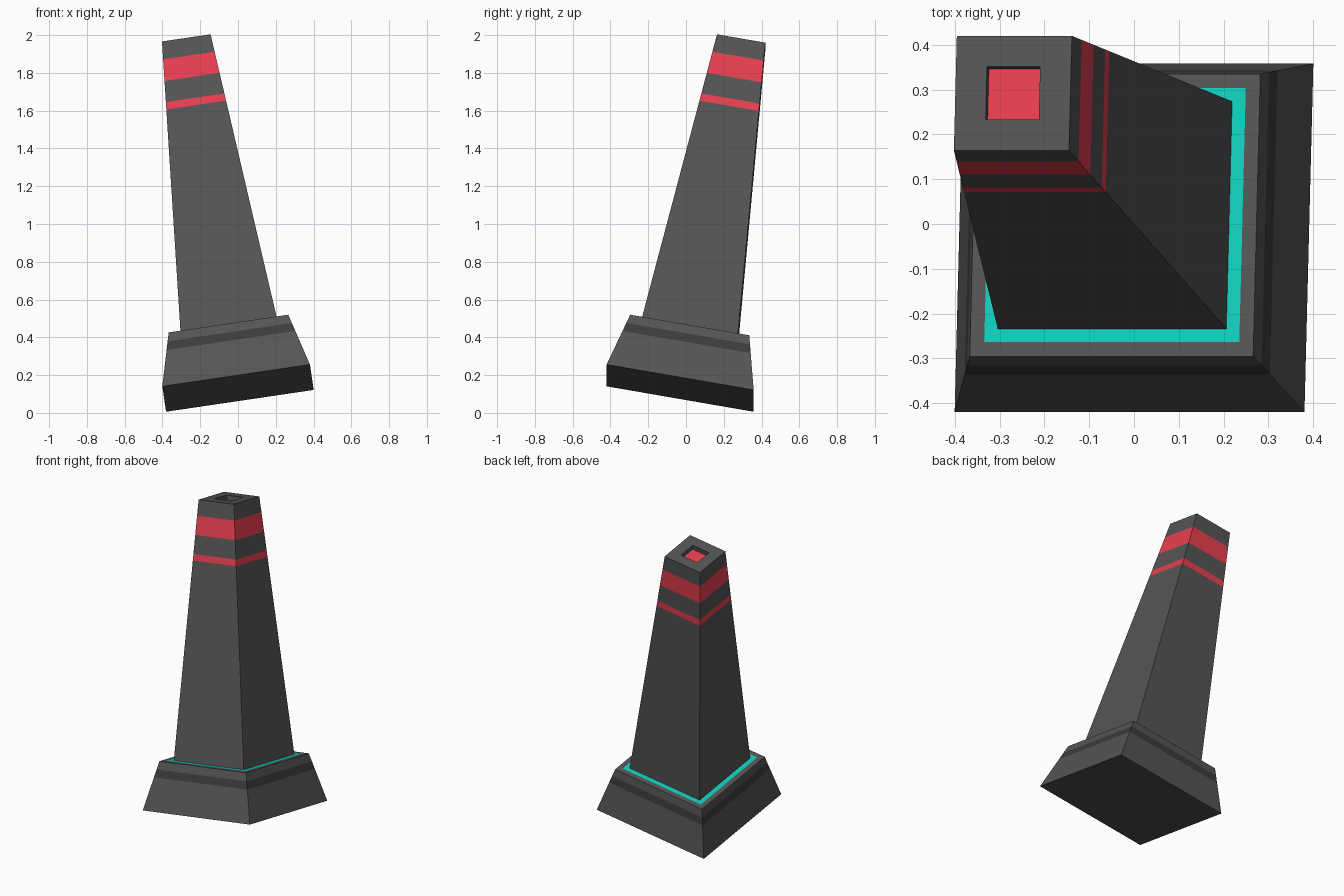
import bpy, bmesh
from math import radians
from mathutils import Matrix, Vector

if "Cube" in bpy.data.objects:
    bpy.data.objects.remove(bpy.data.objects["Cube"])

# The whole tower leans back and to the left
LEAN = (Matrix.Translation((0, -0.031, 0.131))
        @ Matrix.Rotation(radians(-8.4), 4, 'Y')
        @ Matrix.Rotation(radians(-9.9), 4, 'X'))


def material(name, color):
    m = bpy.data.materials.new(name)
    m.diffuse_color = (*color, 1)
    m.use_nodes = True
    m.node_tree.nodes["Principled BSDF"].inputs["Base Color"].default_value = m.diffuse_color
    return m


MATS = [material("dark_grey", (0.09, 0.09, 0.09)),
        material("darker_grey", (0.045, 0.045, 0.045)),
        material("red", (0.81, 0.05, 0.08)),
        material("teal", (0.005, 0.61, 0.50))]
GREY, DARK, RED, TEAL = range(4)


def square_loft(name, start, steps, bottom=None, top=None):
    """Join square rings (height, half width); each step adds the colour of its band."""
    bm = bmesh.new()

    def ring(h, r):
        return [bm.verts.new((x * r, y * r, h))
                for x, y in ((-1, -1), (1, -1), (1, 1), (-1, 1))]

    prev = ring(*start)
    if bottom is not None:
        bm.faces.new(prev[::-1]).material_index = bottom
    for h, r, mat in steps:
        cur = ring(h, r)
        for i in range(4):
            j = (i + 1) % 4
            bm.faces.new((prev[i], prev[j], cur[j], cur[i])).material_index = mat
        prev = cur
    if top is not None:
        bm.faces.new(prev).material_index = top
    bm.transform(LEAN)
    me = bpy.data.meshes.new(name)
    bm.to_mesh(me)
    bm.free()
    for m in MATS:
        me.materials.append(m)
    ob = bpy.data.objects.new(name, me)
    bpy.context.collection.objects.link(ob)
    return ob


def taper(h, h0, r0, h1, r1):
    return r0 + (r1 - r0) * (h - h0) / (h1 - h0)


BASE_H, TOP_H = 0.295, 1.88
BASE_R, RIM_R, FOOT_R, TOP_R = 0.395, 0.32, 0.258, 0.13

# Flared base with a dark stripe and a teal border around the tower foot
base_steps = [(h, taper(h, 0, BASE_R, BASE_H, RIM_R), m)
              for h, m in ((0.199, GREY), (0.246, DARK), (BASE_H, GREY))]
base_steps += [(BASE_H, 0.288, GREY), (BASE_H, FOOT_R, TEAL)]
square_loft("base", (0, BASE_R), base_steps, bottom=GREY)

# Tapered tower with two red bands and a red-floored square recess on top
tower_steps = [(h, taper(h, BASE_H, FOOT_R, TOP_H, TOP_R), m)
               for h, m in ((1.51, GREY), (1.55, RED), (1.665, GREY),
                            (1.783, RED), (TOP_H, GREY))]
tower_steps += [(TOP_H, 0.06, GREY), (TOP_H - 0.03, 0.06, GREY)]
square_loft("tower", (BASE_H, FOOT_R), tower_steps, top=RED)
